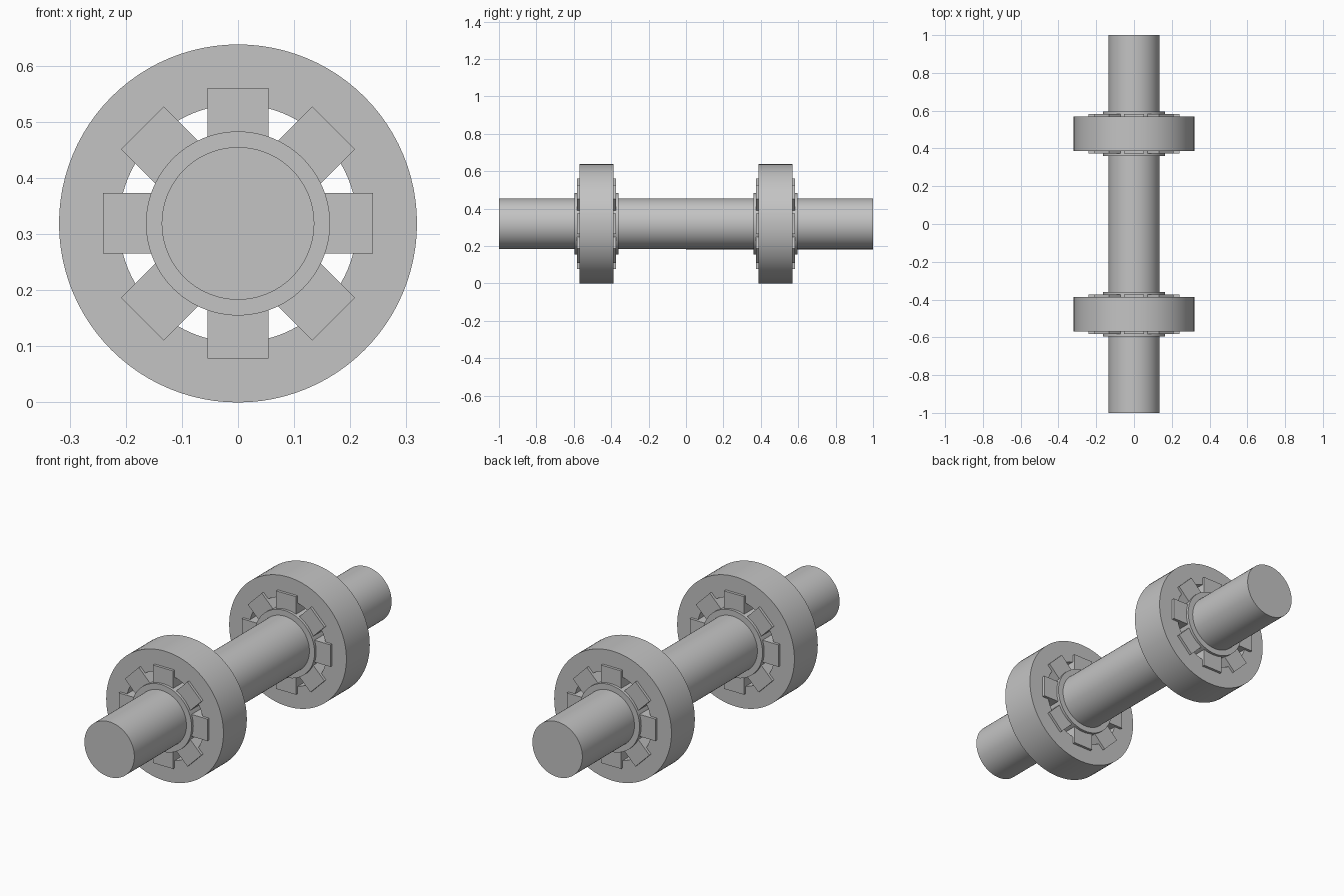
import bpy, bmesh, math
from mathutils import Matrix, Vector

cube = bpy.data.objects.get("Cube")
if cube:
    bpy.data.objects.remove(cube, do_unlink=True)

AXIS_Z = 0.319      # height of the shaft centre
WHEEL_Y = 0.478     # distance of each bearing from the middle
SEGMENTS = 96

steel = bpy.data.materials.new("grey steel")
steel.use_nodes = True
steel.diffuse_color = (0.55, 0.55, 0.55, 1)
steel.node_tree.nodes["Principled BSDF"].inputs["Base Color"].default_value = (0.55, 0.55, 0.55, 1)


def finish(name, bm, y):
    bmesh.ops.recalc_face_normals(bm, faces=bm.faces)
    mesh = bpy.data.meshes.new(name)
    bm.to_mesh(mesh)
    bm.free()
    mesh.materials.append(steel)
    obj = bpy.data.objects.new(name, mesh)
    obj.location = (0, y, AXIS_Z)
    bpy.context.collection.objects.link(obj)
    bpy.ops.object.select_all(action='DESELECT')
    obj.select_set(True)
    bpy.context.view_layer.objects.active = obj
    bpy.ops.object.shade_smooth_by_angle(angle=math.radians(30))
    return obj


def ring(name, inner, outer, half, y):
    """Rectangular section spun about the y axis."""
    bm = bmesh.new()
    corners = [(inner, -half), (outer, -half), (outer, half), (inner, half)]
    verts = [bm.verts.new((r, d, 0)) for r, d in corners]
    edges = [bm.edges.new((verts[i], verts[(i + 1) % 4])) for i in range(4)]
    bmesh.ops.spin(bm, geom=verts + edges, cent=(0, 0, 0), axis=(0, 1, 0),
                   angle=math.tau, steps=SEGMENTS)
    bmesh.ops.remove_doubles(bm, verts=bm.verts, dist=0.0001)
    return finish(name, bm, y)


def spokes(name, inner, outer, width, half, y):
    """Eight rectangular blocks around the hub."""
    bm = bmesh.new()
    for i in range(8):
        turn = Matrix.Rotation(i * math.tau / 8, 4, 'Y')
        place = Matrix.Translation(Vector(((inner + outer) / 2, 0, 0)))
        size = Matrix.Diagonal((outer - inner, 2 * half, width, 1))
        bmesh.ops.create_cube(bm, size=1, matrix=turn @ place @ size)
    return finish(name, bm, y)


# Long solid shaft
bm = bmesh.new()
bmesh.ops.create_cone(bm, cap_ends=True, segments=SEGMENTS, radius1=0.136,
                      radius2=0.136, depth=2,
                      matrix=Matrix.Rotation(math.pi / 2, 4, 'X'))
finish("shaft", bm, 0)

# Matching bearing at each end
for side, y in (("front", -WHEEL_Y), ("back", WHEEL_Y)):
    ring(side + "_outer_ring", 0.212, 0.319, 0.091, y)
    ring(side + "_hub", 0.13, 0.164, 0.117, y)
    spokes(side + "_spoke_blocks", 0.14, 0.241, 0.108, 0.104, y)
